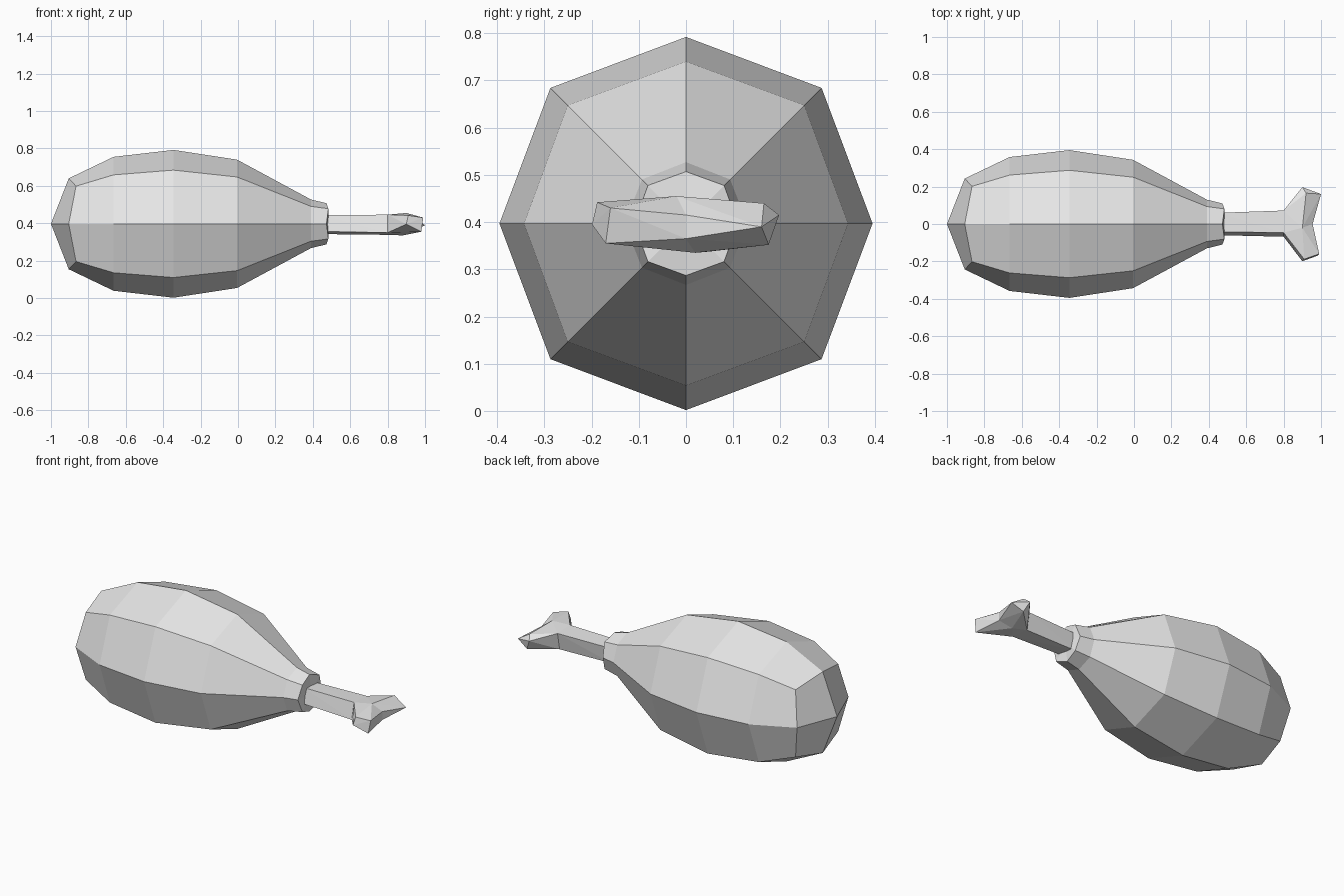
import bpy
import bmesh
from math import cos, sin, pi

cube = bpy.data.objects.get("Cube")
if cube:
    bpy.data.objects.remove(cube, do_unlink=True)

grey = bpy.data.materials.new("plain grey")
grey.use_nodes = True
grey.diffuse_color = (0.8, 0.8, 0.8, 1)
grey.node_tree.nodes["Principled BSDF"].inputs["Base Color"].default_value = (0.8, 0.8, 0.8, 1)

AXIS_Z = 0.397


def finish(name, bm):
    bmesh.ops.recalc_face_normals(bm, faces=bm.faces)
    mesh = bpy.data.meshes.new(name)
    bm.to_mesh(mesh)
    bm.free()
    mesh.materials.append(grey)
    obj = bpy.data.objects.new(name, mesh)
    bpy.context.collection.objects.link(obj)
    return obj


def hull(name, points):
    bm = bmesh.new()
    for p in points:
        bm.verts.new(p)
    result = bmesh.ops.convex_hull(bm, input=bm.verts)
    unused = {v for v in result["geom_interior"] if isinstance(v, bmesh.types.BMVert)}
    bmesh.ops.delete(bm, geom=list(unused), context="VERTS")
    return finish(name, bm)


# Meat: eight-sided rings as (x on axis corners, x on diagonal corners, radius, diagonal radius)
rings = [
    (-0.905, -0.866, 0.243, 0.285),
    (-0.665, -0.665, 0.358, 0.370),
    (-0.345, -0.345, 0.395, 0.406),
    (-0.005, -0.005, 0.343, 0.354),
    (0.39, 0.39, 0.130, 0.132),
    (0.473, 0.483, 0.110, 0.114),
]
bm = bmesh.new()
loops = []
for x_axis, x_diag, r_axis, r_diag in rings:
    loop = []
    for i in range(8):
        x, r = (x_diag, r_diag) if i % 2 else (x_axis, r_axis)
        a = i * pi / 4
        loop.append(bm.verts.new((x, r * cos(a), AXIS_Z + r * sin(a))))
    loops.append(loop)
for a, b in zip(loops, loops[1:]):
    for i in range(8):
        j = (i + 1) % 8
        bm.faces.new((a[i], a[j], b[j], b[i]))

# Rounded end closes with four quads, neck end with a shallow fan
tip = bm.verts.new((-1, 0, AXIS_Z))
neck = bm.verts.new((0.485, 0, AXIS_Z))
for i in range(0, 8, 2):
    bm.faces.new((tip, loops[0][i], loops[0][i + 1], loops[0][(i + 2) % 8]))
for i in range(8):
    bm.faces.new((neck, loops[-1][i], loops[-1][(i + 1) % 8]))
finish("meat", bm)

# Bone: four-sided shaft and two knobs that share the fork section
shaft_start = [(0.46, -0.042, 0.443), (0.46, 0.06, 0.438),
               (0.46, 0.045, 0.342), (0.46, -0.06, 0.356)]
shaft_end = [(0.8, -0.046, 0.446), (0.8, 0.072, 0.440),
             (0.8, 0.052, 0.338), (0.8, -0.068, 0.350)]
fork = [(0.9, -0.02, 0.455), (0.955, 0, 0.415),
        (0.955, 0, 0.365), (0.88, 0.02, 0.335)]
front_end = [(0.91, -0.188, 0.442), (0.9, -0.199, 0.395),
             (0.98, -0.17, 0.355), (0.99, -0.16, 0.43)]
back_end = [(0.9, 0.197, 0.415), (0.92, 0.165, 0.44),
            (1, 0.16, 0.39), (0.93, 0.175, 0.352)]
hull("bone_shaft", shaft_start + shaft_end)
hull("bone_front_knob", shaft_end + fork + front_end)
hull("bone_back_knob", shaft_end + fork + back_end)
